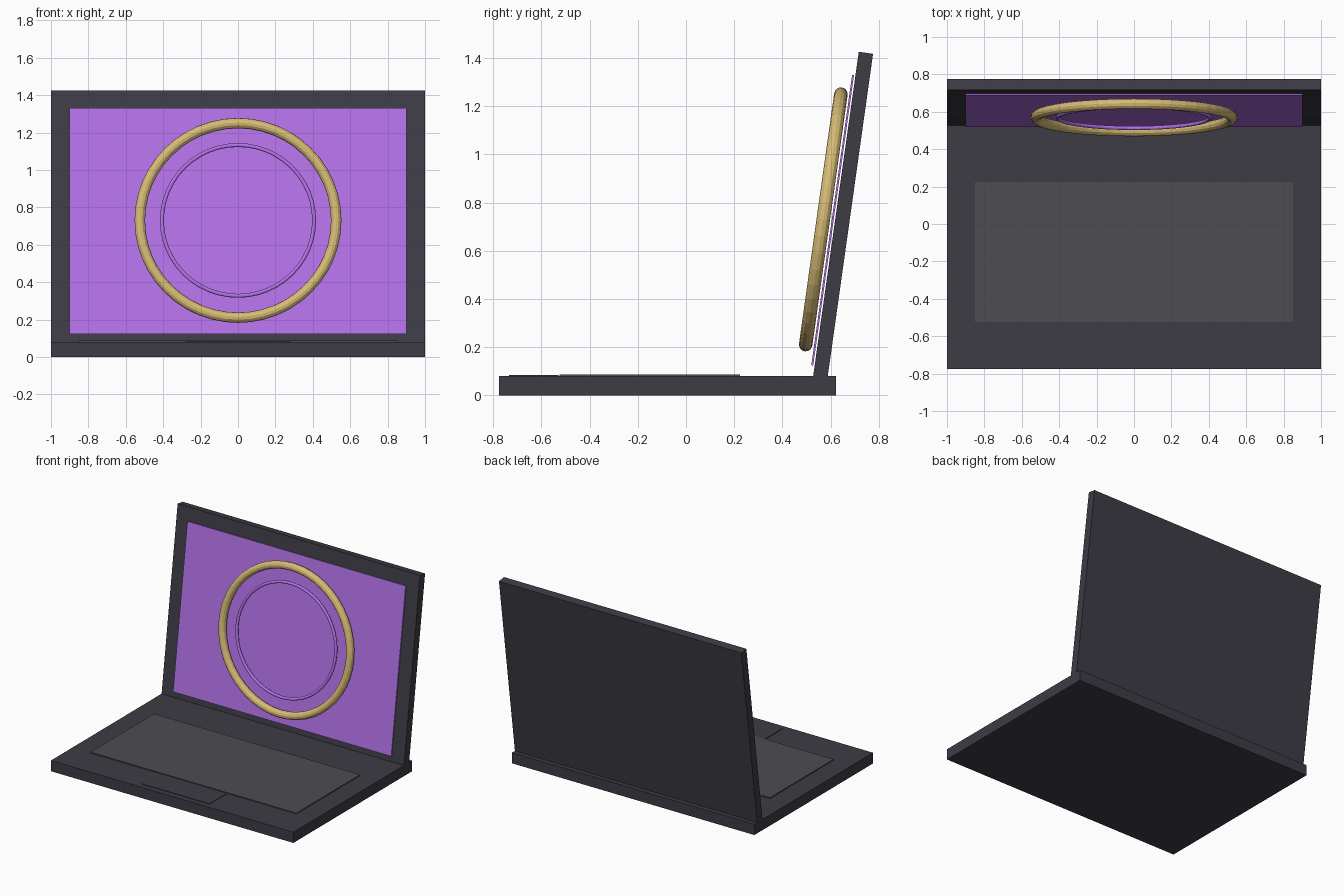
import bpy
from math import radians
from mathutils import Matrix

if "Cube" in bpy.data.objects:
    bpy.data.objects.remove(bpy.data.objects["Cube"])


def material(name, rgb):
    m = bpy.data.materials.new(name)
    m.diffuse_color = (*rgb, 1)
    m.use_nodes = True
    m.node_tree.nodes["Principled BSDF"].inputs["Base Color"].default_value = m.diffuse_color
    return m


body_mat = material("dark_body", (0.047, 0.045, 0.06))
key_mat = material("key_grey", (0.075, 0.075, 0.085))
screen_mat = material("violet", (0.46, 0.17, 0.82))
gold_mat = material("gold", (0.68, 0.5, 0.18))

# Local frame of the lid, leaning back 8 degrees
LID = Matrix.Translation((0, 0.649, 0.728)) @ Matrix.Rotation(radians(-8), 4, 'X')


def place(ob, name, mat, frame):
    ob.name = name
    ob.data.materials.append(mat)
    ob.matrix_world = frame @ ob.matrix_basis
    return ob


def box(name, lo, hi, mat, frame=Matrix()):
    bpy.ops.mesh.primitive_cube_add(size=1)
    ob = bpy.context.object
    centre = [(a + b) / 2 for a, b in zip(lo, hi)]
    size = [b - a for a, b in zip(lo, hi)]
    ob.data.transform(Matrix.Translation(centre) @ Matrix.Diagonal((*size, 1)))
    return place(ob, name, mat, frame)


def ring(name, major, minor, mat):
    bpy.ops.mesh.primitive_torus_add(major_radius=major, minor_radius=minor,
                                     major_segments=48, minor_segments=12)
    ob = bpy.context.object
    ob.data.transform(Matrix.Translation((0, -0.079, -0.009)) @ Matrix.Rotation(radians(90), 4, 'X'))
    return place(ob, name, mat, LID)


# Lower half: base, keyboard panel, touchpad
box("base", (-1, -0.776, 0), (1, 0.622, 0.08), body_mat)
box("keyboard_panel", (-0.85, -0.525, 0.07), (0.85, 0.225, 0.087), key_mat)
box("touchpad", (-0.28, -0.735, 0.07), (0.28, -0.53, 0.084), body_mat)

# Lid and the thin screen panel floating just in front of it
box("lid", (-1, -0.03, -0.7), (1, 0.03, 0.7), body_mat, LID)
box("screen", (-0.9, -0.044, -0.616), (0.9, -0.036, 0.602), screen_mat, LID)

# Concentric rings hovering over the screen
ring("outer_ring", 0.525, 0.028, gold_mat)
ring("inner_ring", 0.407, 0.0105, screen_mat)
